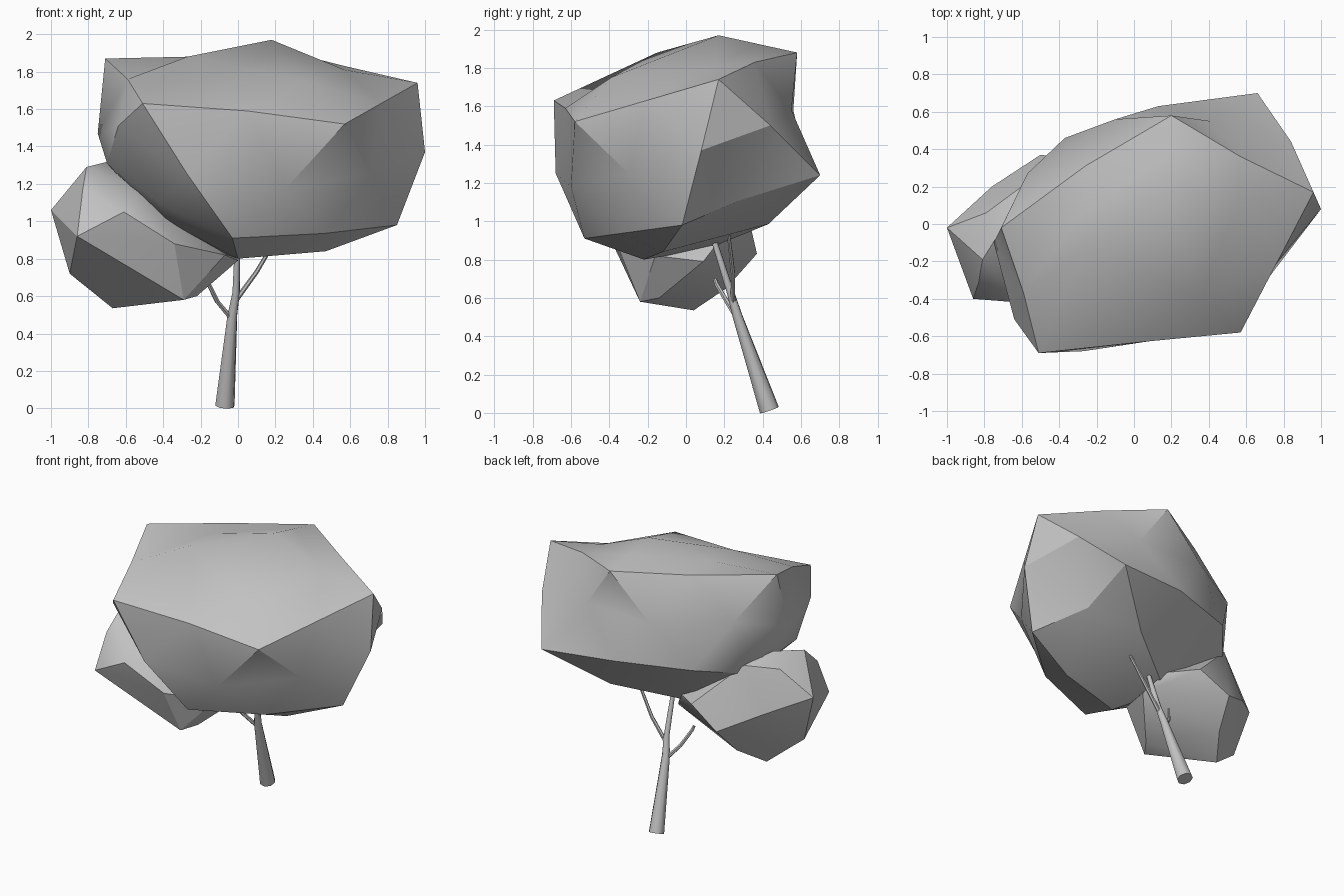
import bpy, bmesh
from mathutils import Vector

cube = bpy.data.objects.get("Cube")
if cube:
    bpy.data.objects.remove(cube, do_unlink=True)

# one plain grey for the whole tree
grey = bpy.data.materials.new("plain grey")
grey.use_nodes = True
COLOUR = (0.54, 0.54, 0.54, 1)
grey.diffuse_color = COLOUR
grey.node_tree.nodes["Principled BSDF"].inputs["Base Color"].default_value = COLOUR


def finish(bm, name, angle):
    """Turn a bmesh into a shaded, coloured object."""
    bmesh.ops.recalc_face_normals(bm, faces=bm.faces)
    mesh = bpy.data.meshes.new(name)
    bm.to_mesh(mesh)
    bm.free()
    mesh.materials.append(grey)
    obj = bpy.data.objects.new(name, mesh)
    bpy.context.collection.objects.link(obj)
    bpy.ops.object.select_all(action='DESELECT')
    obj.select_set(True)
    bpy.context.view_layer.objects.active = obj
    bpy.ops.object.shade_smooth_by_angle(angle=angle)
    return obj


def foliage(name, top, upper, lower, bottom, mids):
    """Lumpy icosphere: two rings of five corners, each triangle split in four.
    mids moves the middle of an edge, keyed by its two corner names."""
    bm = bmesh.new()
    pos = {"T": top, "B": bottom}
    pos.update({f"U{i}": p for i, p in enumerate(upper)})
    pos.update({f"L{i}": p for i, p in enumerate(lower)})
    vert = {k: bm.verts.new(p) for k, p in pos.items()}

    def mid(a, b):
        key = tuple(sorted((a, b)))
        if key not in vert:
            point = mids.get(a + b) or mids.get(b + a)
            vert[key] = bm.verts.new(point or (Vector(pos[a]) + Vector(pos[b])) / 2)
        return vert[key]

    for i in range(5):
        u, v, l, m = f"U{i}", f"U{(i + 1) % 5}", f"L{i}", f"L{(i + 1) % 5}"
        for a, b, c in (("T", u, v), (u, l, v), (v, l, m), (l, "B", m)):
            ab, bc, ca = mid(a, b), mid(b, c), mid(c, a)
            for tri in ((vert[a], ab, ca), (vert[b], bc, ab),
                        (vert[c], ca, bc), (ab, bc, ca)):
                bm.faces.new(tri)
    return finish(bm, name, 0.52)


def limb(name, path, radii, sides=8):
    """Tapered tube along a path, with closed ends."""
    bm = bmesh.new()
    pts = [Vector(p) for p in path]
    rings = []
    for i, (p, r) in enumerate(zip(pts, radii)):
        way = pts[min(i + 1, len(pts) - 1)] - pts[max(i - 1, 0)]
        turn = way.to_track_quat('Z', 'Y').to_matrix().to_4x4()
        turn.translation = p
        rings.append(bmesh.ops.create_circle(bm, segments=sides, radius=r, matrix=turn)["verts"])
    for a, b in zip(rings, rings[1:]):
        for j in range(sides):
            k = (j + 1) % sides
            bm.faces.new((a[j], a[k], b[k], b[j]))
    bm.faces.new(rings[0])
    bm.faces.new(rings[-1])
    return finish(bm, name, 0.9)


# large crown
foliage(
    "main_crown", (0.18, 0.17, 1.97),
    [(-0.51, -0.69, 1.63), (0.57, -0.58, 1.52), (0.96, 0.17, 1.74),
     (0.20, 0.58, 1.88), (-0.71, -0.02, 1.87)],
    [(-0.03, -0.53, 0.91), (0.85, -0.02, 0.98), (0.66, 0.70, 1.24),
     (-0.37, 0.46, 1.27), (-0.70, -0.26, 1.31)],
    (0.0, -0.22, 0.80),
    {"TU0": (-0.27, -0.15, 1.88), "TU1": (0.36, -0.39, 1.75),
     "TU2": (0.57, 0.15, 1.81), "TU4": (-0.27, 0.07, 1.88),
     "U3U4": (-0.26, 0.31, 1.87), "U2U3": (0.57, 0.36, 1.83),
     "U4U0": (-0.59, -0.37, 1.76), "U0U1": (0.05, -0.63, 1.59),
     "U0L0": (-0.27, -0.68, 1.25), "U0L4": (-0.64, -0.51, 1.51),
     "U1L0": (0.26, -0.60, 1.18), "U2L1": (1.00, 0.08, 1.37),
     "U2L2": (0.84, 0.44, 1.50), "U3L2": (0.41, 0.55, 1.58),
     "U3L3": (-0.10, 0.56, 1.58), "U4L3": (-0.57, 0.27, 1.60),
     "U4L4": (-0.75, -0.10, 1.47), "L0L1": (0.46, -0.35, 0.935),
     "L1L2": (0.63, 0.285, 1.11), "L2L3": (0.13, 0.63, 1.27),
     "L3L4": (-0.61, 0.17, 1.20), "L4L0": (-0.42, -0.42, 1.10),
     "L1B": (0.47, -0.12, 0.84), "L2B": (0.30, 0.43, 0.985),
     "L3B": (-0.17, 0.11, 0.855), "L4B": (-0.38, -0.25, 1.00)})

# small crown on the low side branch
bm = bmesh.new()
for p in [(-1, -0.02, 1.06), (-0.86, -0.40, 0.92), (-0.67, 0.04, 0.535),
          (-0.29, -0.24, 0.58), (-0.50, 0.37, 0.83), (0.0, 0.09, 0.79),
          (-0.79, 0.06, 1.24), (-0.60, 0.20, 1.27), (-0.81, -0.19, 1.29),
          (-0.83, -0.31, 1.17), (-0.61, -0.42, 1.05), (-0.52, -0.25, 1.18),
          (-0.34, -0.36, 0.88), (-0.90, -0.06, 0.72), (-0.55, 0.21, 0.65),
          (-0.48, -0.10, 0.57), (-0.22, -0.14, 0.60), (-0.07, -0.16, 0.82),
          (-0.76, 0.20, 0.96), (-0.28, 0.34, 0.96), (-0.10, 0.20, 0.93),
          (-0.69, 0.0, 1.32)]:
    bm.verts.new(p)
bmesh.ops.convex_hull(bm, input=bm.verts)
bmesh.ops.delete(bm, geom=[v for v in bm.verts if not v.link_faces], context='VERTS')
finish(bm, "side_crown", 0.5)

# leaning trunk and its two branches
limb("trunk", [(-0.07, 0.435, 0.015), (-0.03, 0.27, 0.50), (-0.01, 0.235, 0.62), (0.0, 0.13, 0.95)],
     [0.053, 0.027, 0.02, 0.014])
limb("right_branch", [(-0.01, 0.245, 0.58), (0.10, 0.245, 0.73), (0.23, 0.22, 0.95)],
     [0.014, 0.012, 0.009], 6)
limb("left_branch", [(-0.035, 0.275, 0.48), (-0.11, 0.22, 0.57), (-0.16, 0.16, 0.67), (-0.17, 0.15, 0.70)],
     [0.014, 0.013, 0.012, 0.01], 6)
